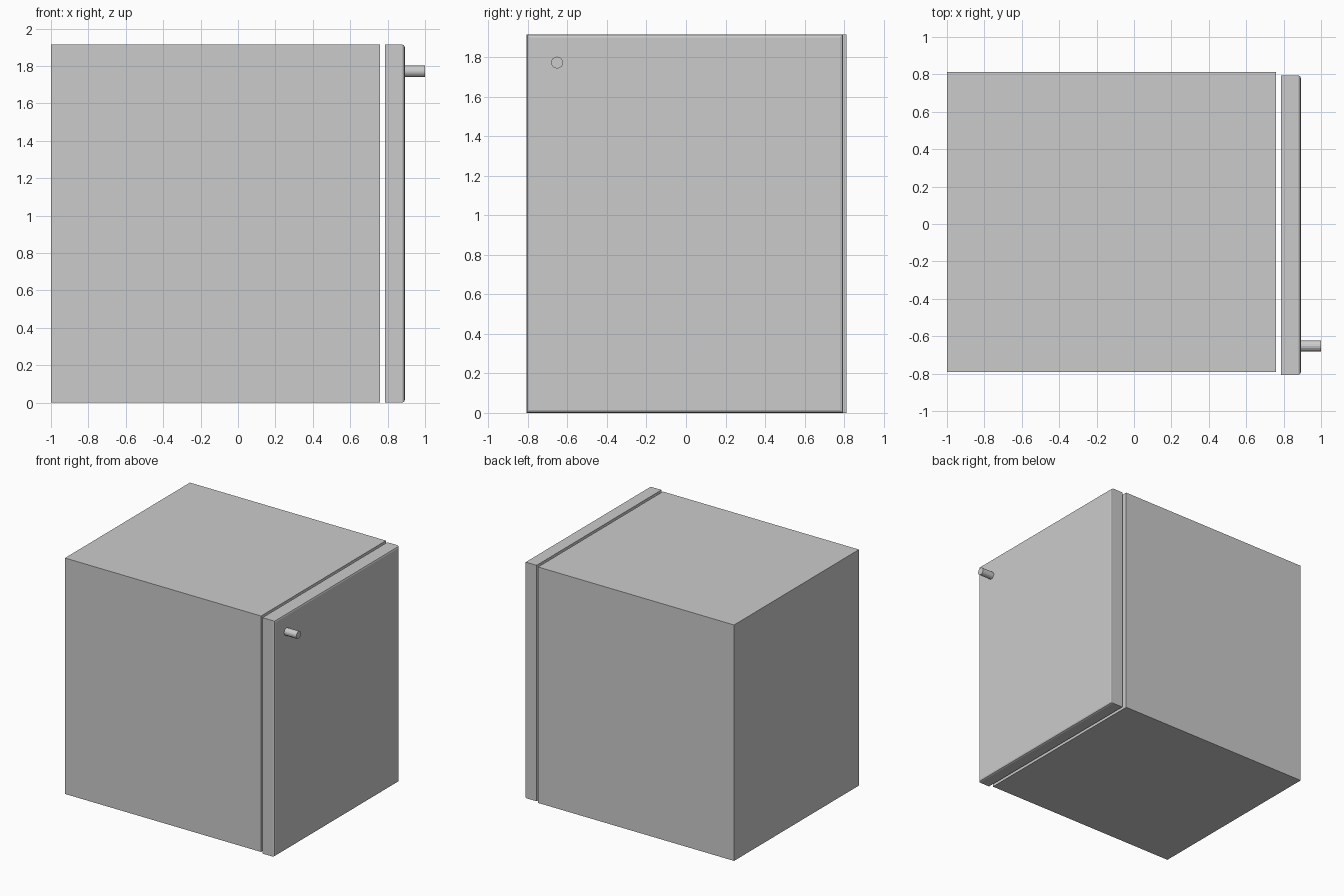
import bpy, bmesh, math
from mathutils import Matrix

if "Cube" in bpy.data.objects:
    bpy.data.objects.remove(bpy.data.objects["Cube"])


def finish(name, bm):
    bmesh.ops.recalc_face_normals(bm, faces=bm.faces)
    mesh = bpy.data.meshes.new(name)
    bm.to_mesh(mesh)
    bm.free()
    obj = bpy.data.objects.new(name, mesh)
    bpy.context.collection.objects.link(obj)
    return obj


def box(name, lo, hi, front_bevel=0.0):
    bm = bmesh.new()
    bmesh.ops.create_cube(bm, size=1)
    for v in bm.verts:
        v.co = [(a + b) / 2 + c * (b - a) for a, b, c in zip(lo, hi, v.co)]
    if front_bevel:
        # round only the rim of the outer (+x) face
        rim = [e for e in bm.edges if all(v.co.x > hi[0] - 1e-4 for v in e.verts)]
        bmesh.ops.bevel(bm, geom=rim, offset=front_bevel, segments=2,
                        profile=0.5, affect='EDGES')
    return finish(name, bm)


def rod_x(name, x0, x1, y, z, radius, sides):
    bm = bmesh.new()
    place = Matrix.Translation(((x0 + x1) / 2, y, z)) @ Matrix.Rotation(math.pi / 2, 4, 'Y')
    bmesh.ops.create_cone(bm, cap_ends=True, segments=sides, radius1=radius,
                          radius2=radius, depth=x1 - x0, matrix=place)
    return finish(name, bm)


# Cabinet body
box("cabinet", (-1, -0.79, 0), (0.76, 0.812, 1.915))
# Door, standing slightly off the cabinet
box("door", (0.785, -0.807, 0), (0.892, 0.795, 1.915), front_bevel=0.015)
# Small round handle near the top corner
rod_x("handle", 0.885, 1.0, -0.652, 1.772, 0.03, 16)
